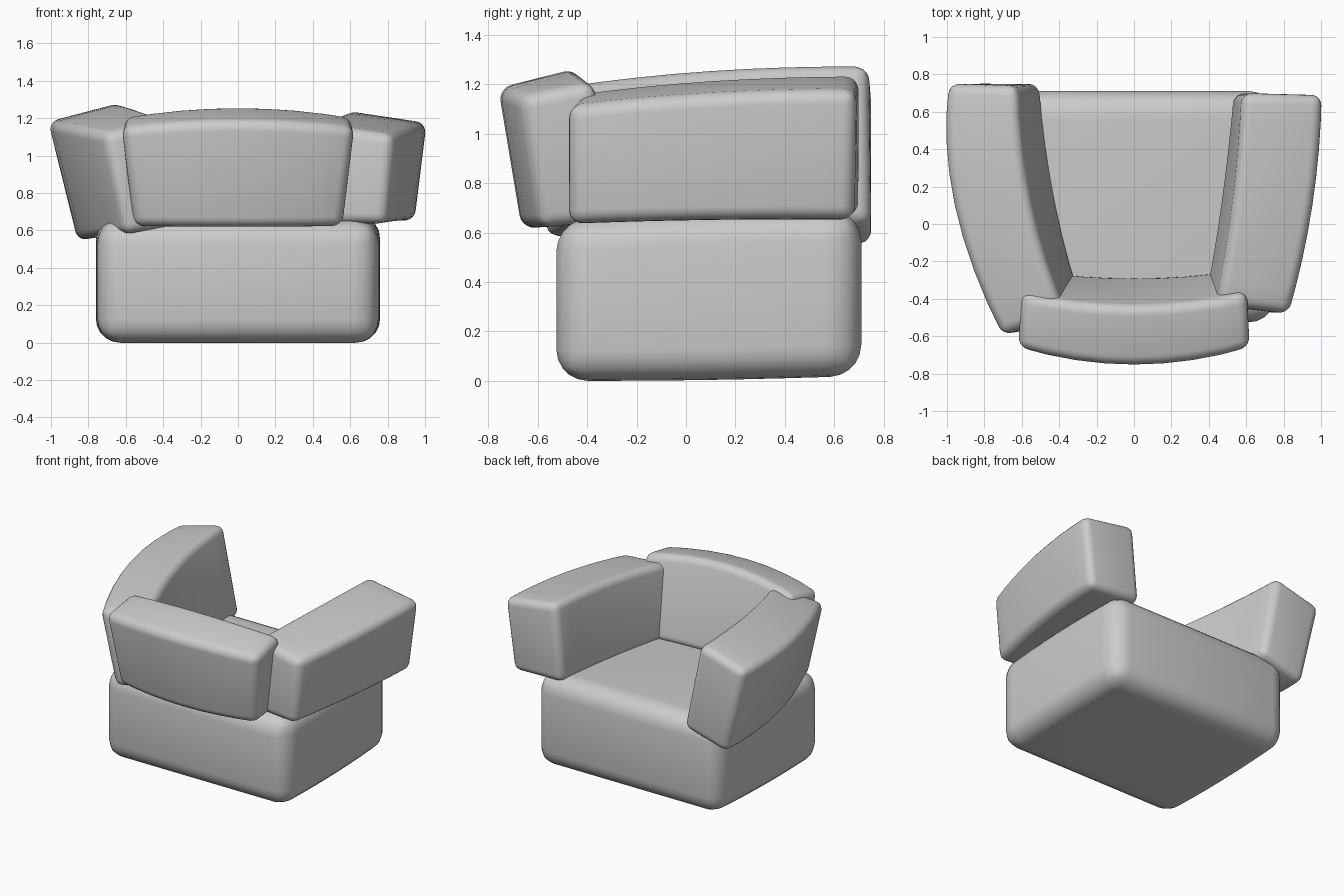
import bpy
from mathutils import Vector

if "Cube" in bpy.data.objects:
    bpy.data.objects.remove(bpy.data.objects["Cube"])


def cushion(name, a, b, c, bevel, steps=8):
    """Curved rounded block: four-corner sections a, b, c blended smoothly end to end."""
    verts, faces = [], []
    for i in range(steps + 1):
        t = i / steps
        wa, wb, wc = 2 * (t - .5) * (t - 1), -4 * t * (t - 1), 2 * t * (t - .5)
        for p, q, r in zip(a, b, c):
            verts.append(Vector(p) * wa + Vector(q) * wb + Vector(r) * wc)
    for i in range(steps):
        for k in range(4):
            m = (k + 1) % 4
            faces.append((4 * i + k, 4 * i + m, 4 * i + 4 + m, 4 * i + 4 + k))
    faces += [(3, 2, 1, 0), tuple(4 * steps + k for k in range(4))]
    mesh = bpy.data.meshes.new(name)
    mesh.from_pydata(verts, [], faces)
    obj = bpy.data.objects.new(name, mesh)
    bpy.context.collection.objects.link(obj)
    bpy.context.view_layer.objects.active = obj
    obj.select_set(True)
    # consistent outward normals
    bpy.ops.object.mode_set(mode='EDIT')
    bpy.ops.mesh.select_all(action='SELECT')
    bpy.ops.mesh.normals_make_consistent(inside=False)
    bpy.ops.object.mode_set(mode='OBJECT')
    # padded, rounded edges
    mod = obj.modifiers.new("rounding", 'BEVEL')
    mod.width = bevel
    mod.segments = 5
    mod.limit_method = 'ANGLE'
    mod.angle_limit = 0.7
    bpy.ops.object.modifier_apply(modifier=mod.name)
    bpy.ops.object.shade_smooth_by_angle(angle=0.7)
    obj.select_set(False)
    return obj


# Seat block, very slightly higher at the open side
def seat_section(y, z0, z1, w):
    return [(-w, y, z0), (w, y, z0), (w, y, z1), (-w, y, z1)]


cushion("seat",
        seat_section(-.525, 0, .65, .745),
        seat_section(.09, .003, .68, .76),
        seat_section(.71, .02, .69, .745), .125)

# Backrest: leaning outward, gently bowed (bottom outer, bottom inner, top inner, top outer)
def back_end(s):
    return [(s * .56, -.59, .62), (s * .54, -.24, .65),
            (s * .61, -.37, 1.21), (s * .625, -.665, 1.15)]


cushion("backrest", back_end(-1),
        [(0, -.665, .615), (0, -.28, .65), (0, -.44, 1.265), (0, -.76, 1.185)],
        back_end(1), .055)

# Strongly tilted arm (outer bottom, inner bottom, inner top, outer top)
cushion("left_arm",
        [(-.85, .75, .54), (-.50, .75, .64), (-.625, .74, 1.285), (-1.0, .75, 1.18)],
        [(-.81, .1, .55), (-.41, .1, .64), (-.555, .1, 1.265), (-.97, .1, 1.17)],
        [(-.60, -.58, .58), (-.25, -.48, .64), (-.37, -.48, 1.20), (-.71, -.60, 1.12)],
        .055)

# More upright arm
cushion("right_arm",
        [(.945, .68, .65), (.53, .70, .67), (.58, .70, 1.24), (1.01, .69, 1.175)],
        [(.90, .1, .65), (.46, .1, .66), (.53, .1, 1.22), (.96, .1, 1.16)],
        [(.79, -.48, .635), (.37, -.43, .64), (.44, -.43, 1.165), (.83, -.48, 1.11)],
        .055)
